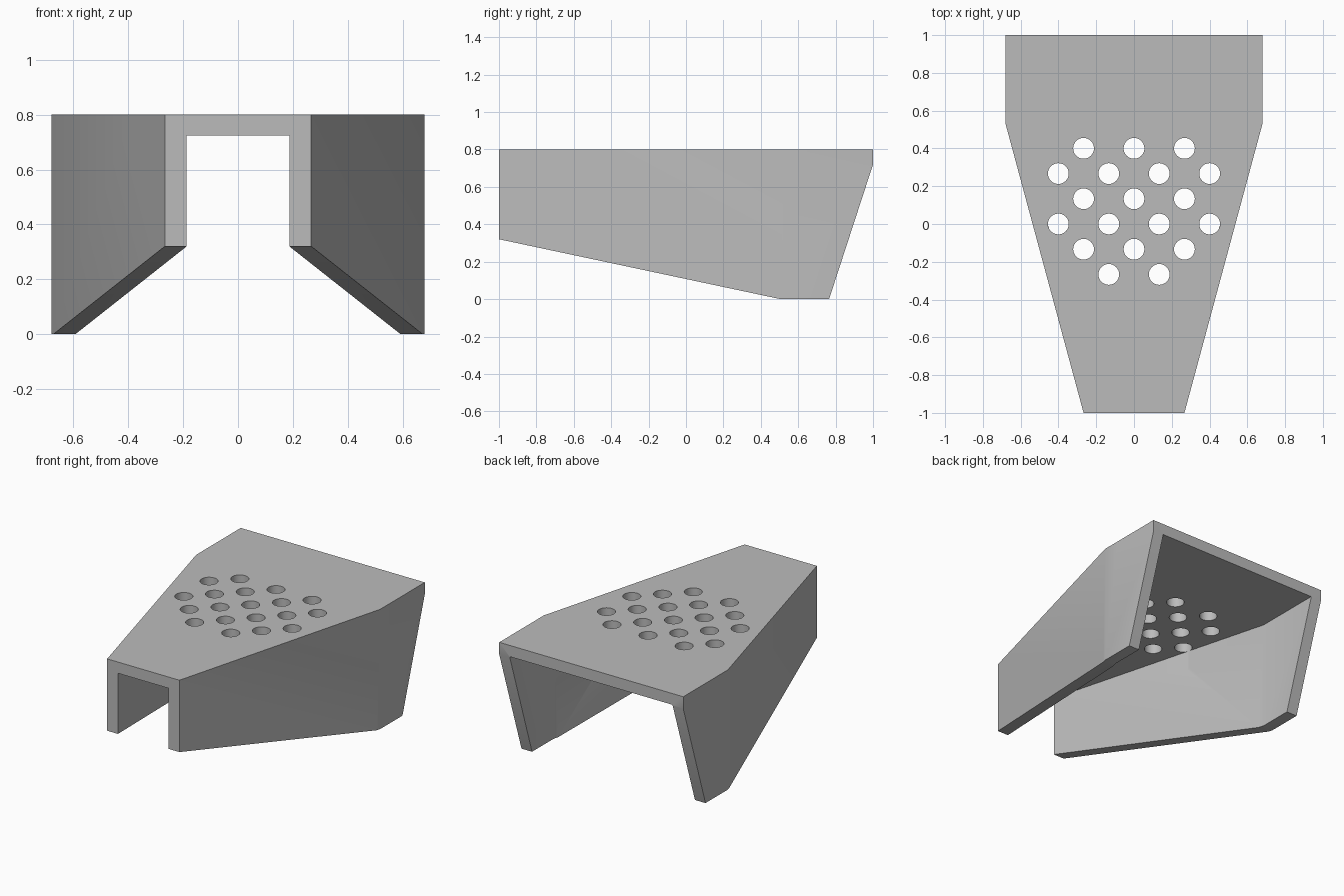
import bpy, bmesh
from mathutils import Vector

old = bpy.data.objects.get("Cube")
if old:
    bpy.data.objects.remove(old, do_unlink=True)

grey = bpy.data.materials.new("plain grey")
grey.use_nodes = True
colour = (0.5, 0.5, 0.5, 1)
grey.diffuse_color = colour
grey.node_tree.nodes["Principled BSDF"].inputs["Base Color"].default_value = colour


def prism(name, outline, sweep):
    """Extrude a closed outline along the sweep vector."""
    bm = bmesh.new()
    face = bm.faces.new([bm.verts.new(p) for p in outline])
    out = bmesh.ops.extrude_face_region(bm, geom=[face])
    moved = [v for v in out["geom"] if isinstance(v, bmesh.types.BMVert)]
    bmesh.ops.translate(bm, verts=moved, vec=Vector(sweep))
    bmesh.ops.recalc_face_normals(bm, faces=bm.faces)
    mesh = bpy.data.meshes.new(name)
    bm.to_mesh(mesh)
    bm.free()
    mesh.materials.append(grey)
    obj = bpy.data.objects.new(name, mesh)
    bpy.context.collection.objects.link(obj)
    return obj


def plan(half, z):
    """Mirror the right-hand edge of a plan into a closed outline."""
    return [(x, y, z) for x, y in half] + [(-x, y, z) for x, y in reversed(half)]


def boolean(target, cutter, operation):
    cutter.hide_render = True
    mod = target.modifiers.new(cutter.name, "BOOLEAN")
    mod.operation, mod.object, mod.solver = operation, cutter, "EXACT"
    bpy.context.view_layer.objects.active = target
    bpy.ops.object.modifier_apply(modifier=mod.name)
    bpy.data.objects.remove(cutter, do_unlink=True)


# Tapered cover: outer plan, trimmed to the side profile
cover = prism("tapered_cover", plan([(0.267, -1), (0.68, 0.53), (0.68, 1)], -0.2), (0, 0, 1))
side = [(-1.2, 0.8), (1.2, 0.8), (1, 0.72), (0.765, 0), (0.505, 0), (-1, 0.32), (-1.2, 0.3627)]
side[1:2] = [(1.0, 0.8)]
trim = prism("side_profile", [(-1, y, z) for y, z in side], (2, 0, 0))
boolean(cover, trim, "INTERSECT")

# Open cavity between the two side walls
inner = [(0.133, -1.2), (0.187, -1), (0.602, 0.54), (0.602, 1.2)]
boolean(cover, prism("cavity", plan(inner, -0.5), (0, 0, 1.225)), "DIFFERENCE")

# Staggered vent holes through the top: (row, holes in the row)
pitch = 0.1335
for row, count in zip(range(3, -3, -1), (3, 4, 3, 4, 3, 2)):
    for i in range(count):
        bpy.ops.mesh.primitive_cylinder_add(
            vertices=32, radius=0.055, depth=0.4,
            location=((2 * i - count + 1) * pitch, row * pitch, 0.8))
        hole = bpy.context.object
        hole.name = "vent_hole"
        hole.data.materials.append(grey)
        boolean(cover, hole, "DIFFERENCE")

# Smooth the gentle bends and hole walls, keep the edges crisp
bpy.ops.object.select_all(action="DESELECT")
cover.select_set(True)
bpy.context.view_layer.objects.active = cover
bpy.ops.object.shade_smooth_by_angle()
